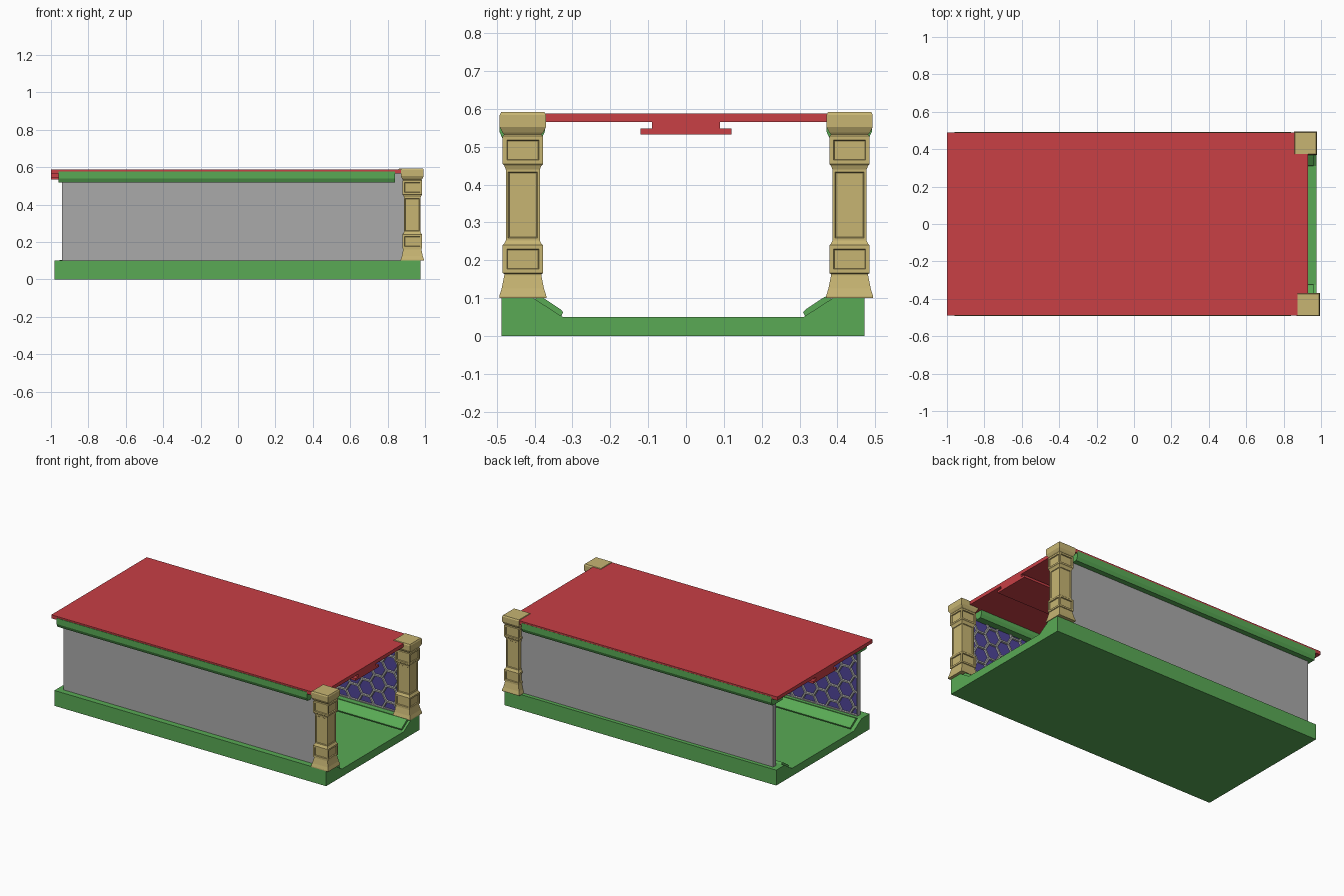
import bpy, bmesh, math
from mathutils import Vector

if "Cube" in bpy.data.objects:
    bpy.data.objects.remove(bpy.data.objects["Cube"])


def material(name, rgb):
    m = bpy.data.materials.new(name)
    m.diffuse_color = (*rgb, 1)
    m.use_nodes = True
    m.node_tree.nodes["Principled BSDF"].inputs["Base Color"].default_value = m.diffuse_color
    return m


GREEN = material("green", (0.10, 0.40, 0.09))
RED = material("red", (0.58, 0.05, 0.06))
GOLD = material("gold", (0.57, 0.46, 0.17))
BLUE = material("blue", (0.08, 0.06, 0.32))
GREY = material("grey", (0.40, 0.40, 0.40))


def finish(bm, name, *mats, recalc=True):
    if recalc:
        bmesh.ops.recalc_face_normals(bm, faces=bm.faces)
    me = bpy.data.meshes.new(name)
    bm.to_mesh(me)
    bm.free()
    for m in mats:
        me.materials.append(m)
    ob = bpy.data.objects.new(name, me)
    bpy.context.collection.objects.link(ob)
    return ob


def prism(name, profile, x0, x1, mat):
    """Extrude a closed (y, z) profile along x."""
    bm = bmesh.new()
    face = bm.faces.new([bm.verts.new((x0, y, z)) for y, z in profile])
    ext = bmesh.ops.extrude_face_region(bm, geom=[face])
    verts = [g for g in ext["geom"] if isinstance(g, bmesh.types.BMVert)]
    bmesh.ops.translate(bm, verts=verts, vec=(x1 - x0, 0, 0))
    return finish(bm, name, mat)


def both_sides(half, cy=0.0):
    """Complete a right-hand half profile by mirroring it about cy."""
    return [(cy + y, z) for y, z in half] + [(cy - y, z) for y, z in reversed(half)]


def hex_panel(name, y, side, x0, x1, z0, z1, r=0.058):
    """Inner wall face of hexagon cells: grey lattice, recessed blue centres."""
    bm = bmesh.new()
    step_x, step_z = 1.5 * r, math.sqrt(3) * r
    for i in range(int((x1 - x0) / step_x) + 3):
        for j in range(int((z1 - z0) / step_z) + 3):
            cx = x0 + i * step_x
            cz = z0 + (j - 0.5 * (i % 2)) * step_z
            bm.faces.new([bm.verts.new((cx + r * math.cos(k * math.pi / 3), y,
                                        cz + r * math.sin(k * math.pi / 3))) for k in range(6)])
    bmesh.ops.remove_doubles(bm, verts=bm.verts, dist=1e-4)
    # trim the cells to the wall rectangle
    for co, no in (((x0, 0, 0), (-1, 0, 0)), ((x1, 0, 0), (1, 0, 0)),
                   ((0, 0, z0), (0, 0, -1)), ((0, 0, z1), (0, 0, 1))):
        bmesh.ops.bisect_plane(bm, geom=bm.verts[:] + bm.edges[:] + bm.faces[:],
                               plane_co=co, plane_no=no, clear_outer=True)
    bm.normal_update()
    for f in bm.faces:
        if f.normal.y * side > 0:
            f.normal_flip()
    bm.normal_update()
    cells = [f for f in bm.faces if f.calc_area() > 0.002]
    bmesh.ops.inset_individual(bm, faces=cells, thickness=0.006, depth=0)
    bmesh.ops.inset_individual(bm, faces=cells, thickness=0.004, depth=-0.008)
    for f in cells:
        f.material_index = 1
    return finish(bm, name, GREY, BLUE, recalc=False)


def pillar(name, cx, cy):
    """Square column lofted through (height, half width) rings."""
    rings = [(0.100, 0.062), (0.106, 0.062), (0.125, 0.056), (0.160, 0.049), (0.164, 0.049),
             (0.166, 0.053), (0.240, 0.053), (0.244, 0.049), (0.252, 0.045),
             (0.440, 0.045), (0.450, 0.049), (0.454, 0.053), (0.528, 0.053),
             (0.532, 0.049), (0.538, 0.054), (0.552, 0.061), (0.584, 0.061), (0.592, 0.057)]
    bm = bmesh.new()
    loops = [[bm.verts.new((cx + h * sx, cy + h * sy, z))
              for sx, sy in ((-1, -1), (1, -1), (1, 1), (-1, 1))] for z, h in rings]
    bm.faces.new(loops[0][::-1])
    bm.faces.new(loops[-1])
    blocks, shaft = [], []
    for (za, _), (zb, _), a, b in zip(rings, rings[1:], loops, loops[1:]):
        for k in range(4):
            n = (k + 1) % 4
            f = bm.faces.new((a[k], a[n], b[n], b[k]))
            if zb - za > 0.1:
                shaft.append(f)
            elif zb - za > 0.05:
                blocks.append(f)
    bmesh.ops.recalc_face_normals(bm, faces=bm.faces)
    # recessed panels on the blocks and the shaft
    bmesh.ops.inset_individual(bm, faces=blocks, thickness=0.015, depth=0)
    bmesh.ops.inset_individual(bm, faces=blocks, thickness=0.003, depth=-0.006)
    bmesh.ops.inset_individual(bm, faces=shaft, thickness=0.009, depth=0)
    bmesh.ops.inset_individual(bm, faces=shaft, thickness=0.004, depth=-0.004)
    return finish(bm, name, GOLD)


# floor with raised side ledges
FLOOR_Y = -0.0075
prism("floor", both_sides([(0.4795, 0.0), (0.4795, 0.10), (0.395, 0.10), (0.3175, 0.05)], FLOOR_Y),
      -0.98, 0.975, GREEN)

# ceiling slab with stepped centre beam
prism("ceiling", both_sides([(0.12, 0.533), (0.12, 0.548), (0.09, 0.548), (0.09, 0.565),
                             (0.49, 0.565), (0.49, 0.588)]), -1.0, 0.93, RED)

for side, label, wall_y in ((-1, "front", -0.433), (1, "back", 0.431)):
    # strip lying on the sloped floor edge
    strip = [(0.395, 0.098), (0.322, 0.052), (0.317, 0.063), (0.323, 0.070), (0.365, 0.098), (0.375, 0.104)]
    prism(label + "_floor_strip", [(FLOOR_Y + side * y, z) for y, z in strip], -0.955, 0.96, GREEN)
    # wall slab and its hexagon lining
    inner, outer = wall_y - side * 0.004, wall_y + side * 0.016
    prism(label + "_wall", [(inner, 0.10), (outer, 0.10), (outer, 0.565), (inner, 0.565)],
          -0.94, 0.92, GREY)
    hex_panel(label + "_hexagon_panel", wall_y - side * 0.014, side, -0.94, 0.92, 0.10, 0.53)
    # border closing the lining against the wall at the open end
    edge = wall_y - side * 0.014
    prism(label + "_panel_end", [(inner, 0.10), (edge, 0.10), (edge, 0.53), (inner, 0.53)],
          -0.94, -0.934, GREY)
    # cornice straddling the wall top
    prism(label + "_cornice", both_sides([(0.050, 0.518), (0.060, 0.540), (0.060, 0.578)], wall_y),
          -0.96, 0.84, GREEN)

# end pillars
pillar("front_pillar", 0.932, -0.431)
pillar("back_pillar", 0.917, 0.432)
